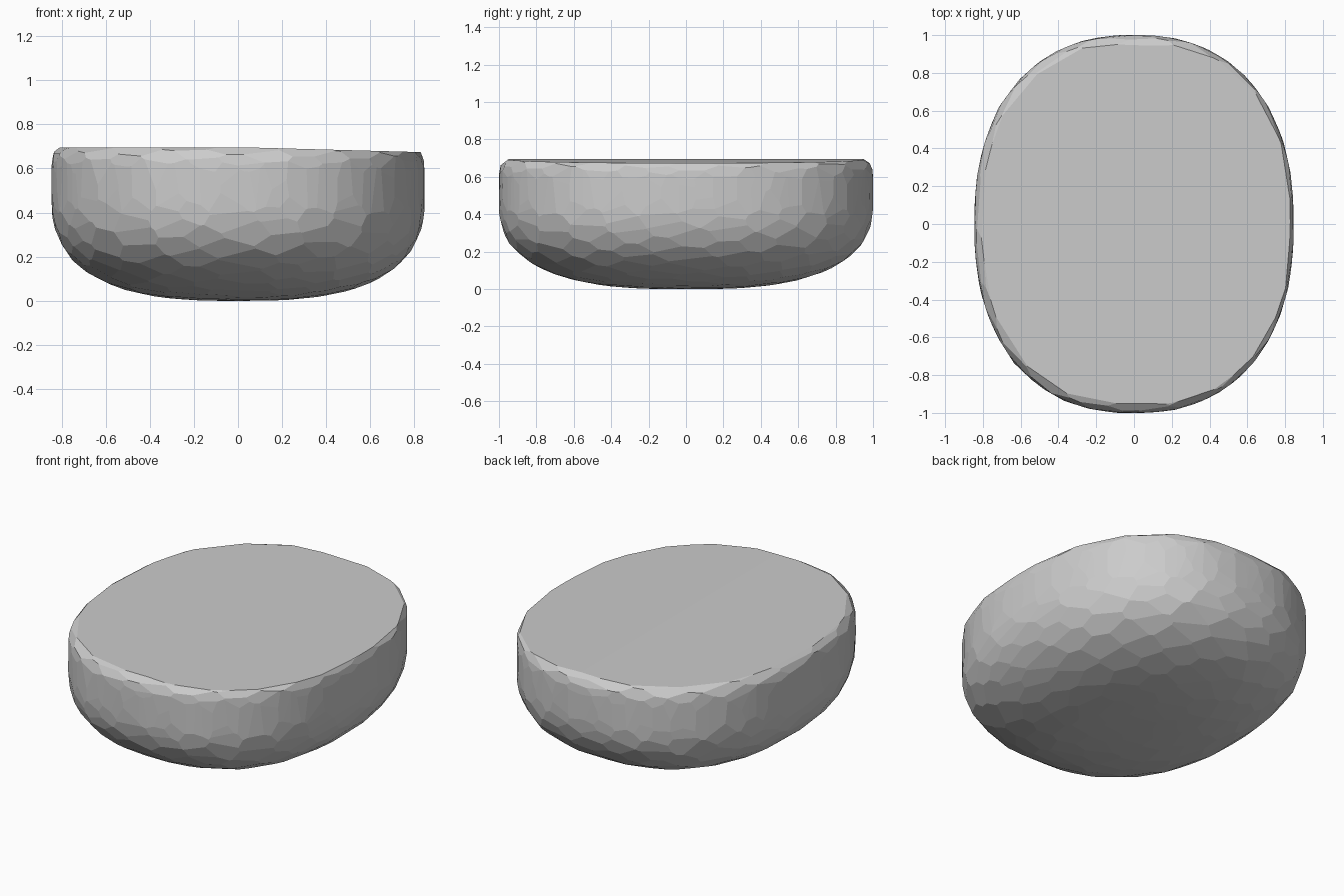
import bpy, bmesh, math, random
from mathutils import Vector

if "Cube" in bpy.data.objects:
    bpy.data.objects.remove(bpy.data.objects["Cube"])

random.seed(4)
MID = 0.5                      # height of the widest ring
HX, HY = 0.845, 1.0


def field(p):
    """Rounded stone body: equals 1 on the surface."""
    r = (abs(p.x / HX) ** 2.3 + abs(p.y / HY) ** 2.3) ** (1 / 2.3)
    h, n = (0.24, 6) if p.z > MID else (0.5, 2.7)
    return r ** n + abs((p.z - MID) / h) ** n


def surface_point(d):
    c = Vector((0, 0, MID))
    lo, hi = 0.0, 3.0
    for _ in range(40):
        m = (lo + hi) / 2
        if field(c + d * m) < 1:
            lo = m
        else:
            hi = m
    return c + d * lo


def normal(p):
    e = 1e-4
    g = [field(p + Vector(v) * e) - field(p - Vector(v) * e)
         for v in ((1, 0, 0), (0, 1, 0), (0, 0, 1))]
    return Vector(g).normalized()


def chip(bm, co, no):
    """Slice off everything outside a plane and close the flat facet."""
    res = bmesh.ops.bisect_plane(bm, geom=bm.verts[:] + bm.edges[:] + bm.faces[:],
                                 dist=1e-5, plane_co=co, plane_no=no, clear_outer=True)
    edges = [e for e in bm.edges if e.is_boundary]
    if edges:
        bmesh.ops.holes_fill(bm, edges=edges, sides=0)


bm = bmesh.new()
bmesh.ops.create_cube(bm, size=3)

# flat top, with the right half sloping down slightly, and the extreme facets
cuts = [(Vector((0, 0, 0.695)), Vector((0, 0, 1))),
        (Vector((0.05, 0, 0.695)), Vector((0.027, 0, 1)).normalized()),
        (Vector((0, 0, 0)), Vector((0, 0, -1)))]
for s in (-1, 1):
    cuts += [(Vector((s * HX, 0, MID)), Vector((s, 0, 0))),
             (Vector((0, s * HY, MID)), Vector((0, s, 0)))]

# irregular facets scattered over the rounded body
N = 480
for i in range(N):
    z = 1 - 2 * (i + 0.5) / N
    a = i * math.pi * (3 - math.sqrt(5)) + random.uniform(-0.08, 0.08)
    q = math.sqrt(1 - z * z)
    d = Vector((HX * q * math.cos(a), HY * q * math.sin(a), z * (0.24 if z > 0 else 0.5)))
    p = surface_point(d)
    if p.z < 0.72:
        cuts.append((p, normal(p)))

for co, no in cuts:
    chip(bm, co, no)

bmesh.ops.remove_doubles(bm, verts=bm.verts[:], dist=0.002)
bmesh.ops.recalc_face_normals(bm, faces=bm.faces[:])
mesh = bpy.data.meshes.new("flat_topped_stone")
bm.to_mesh(mesh)
bm.free()
stone = bpy.data.objects.new("flat_topped_stone", mesh)
bpy.context.collection.objects.link(stone)
